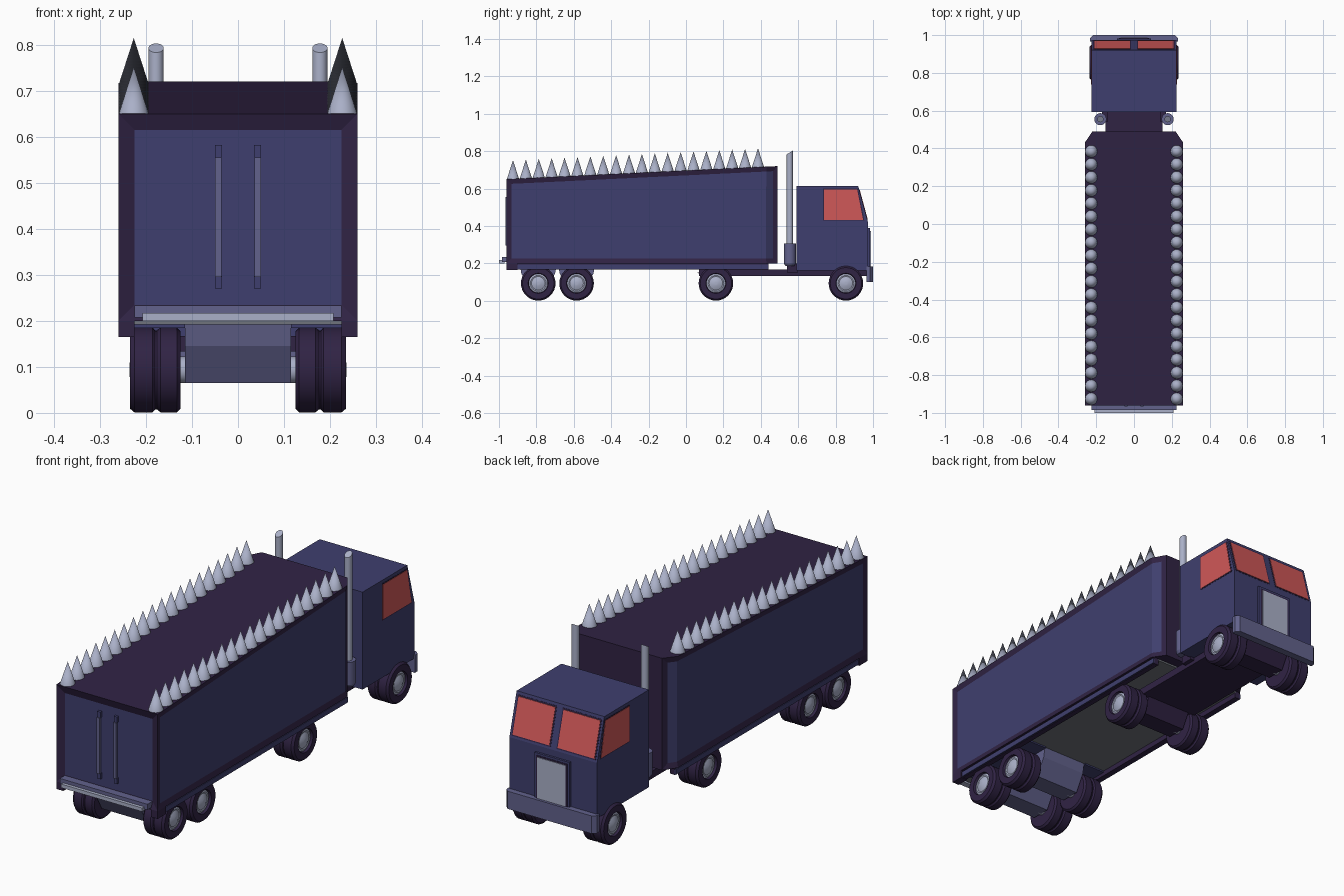
import bpy, bmesh, math
from mathutils import Vector

if "Cube" in bpy.data.objects:
    bpy.data.objects.remove(bpy.data.objects["Cube"])


def material(name, r, g, b):
    m = bpy.data.materials.new(name)
    lin = [((c / 255 + 0.055) / 1.055) ** 2.4 for c in (r, g, b)]
    m.diffuse_color = (*lin, 1)
    m.use_nodes = True
    m.node_tree.nodes["Principled BSDF"].inputs["Base Color"].default_value = m.diffuse_color
    return m


BLUE = material("navy blue", 63, 63, 110)
PURPLE = material("dark purple", 48, 35, 68)
RED = material("red glass", 208, 88, 88)
LIGHT = material("light steel", 170, 176, 200)
MID = material("blue grey", 98, 98, 140)
FLOOR = material("floor grey", 112, 116, 124)


def finish(name, bm, *mats, smooth=False):
    bmesh.ops.recalc_face_normals(bm, faces=bm.faces)
    me = bpy.data.meshes.new(name)
    bm.to_mesh(me)
    bm.free()
    for m in mats:
        me.materials.append(m)
    ob = bpy.data.objects.new(name, me)
    bpy.context.collection.objects.link(ob)
    if smooth:
        bpy.ops.object.select_all(action='DESELECT')
        ob.select_set(True)
        bpy.context.view_layer.objects.active = ob
        bpy.ops.object.shade_smooth_by_angle(angle=math.radians(35))
    return ob


def loft(bm, a, b):
    """Closed solid between two matching outlines."""
    va = [bm.verts.new(p) for p in a]
    vb = [bm.verts.new(p) for p in b]
    bm.faces.new(va)
    bm.faces.new(vb)
    n = len(a)
    return [bm.faces.new((va[i], va[(i + 1) % n], vb[(i + 1) % n], vb[i])) for i in range(n)]


def side_prism(name, pts, x0, x1, mat):
    bm = bmesh.new()
    loft(bm, [(x0, y, z) for y, z in pts], [(x1, y, z) for y, z in pts])
    return finish(name, bm, mat)


def box(name, x0, x1, y0, y1, z0, z1, mat):
    return side_prism(name, [(y0, z0), (y1, z0), (y1, z1), (y0, z1)], x0, x1, mat)


def lathe_x(name, prof, s, y, z, mat, n=32):
    """Revolve (x, radius) points around an axle; s flips the side."""
    bm = bmesh.new()
    rings = [[bm.verts.new((s * x, y + r * math.cos(2 * math.pi * i / n),
                            z + r * math.sin(2 * math.pi * i / n))) for i in range(n)]
             for x, r in prof]
    for a, b in zip(rings, rings[1:]):
        for i in range(n):
            j = (i + 1) % n
            bm.faces.new((a[i], a[j], b[j], b[i]))
    bm.faces.new(rings[0])
    bm.faces.new(rings[-1])
    return finish(name, bm, mat, smooth=True)


def cone_z(name, x, y, z, r0, r1, h, mat, n=24, tilt=0.0):
    """Upright cone or tube; tilt slants its top end."""
    bm = bmesh.new()
    bmesh.ops.create_cone(bm, cap_ends=True, segments=n, radius1=r0, radius2=r1, depth=h)
    for v in bm.verts:
        if v.co.z > 0:
            v.co.z += v.co.y * tilt
        v.co += Vector((x, y, z + h / 2))
    return finish(name, bm, mat, smooth=True)


def roof(y):
    return 0.65 + (y + 0.96) * 0.07 / 1.45


# Trailer body with sloping roof, chamfered nose and recessed panels
plan = [(-.26, -.96), (.26, -.96), (.26, .43), (.22, .49), (-.22, .49), (-.26, .43)]
bm = bmesh.new()
sides = loft(bm, [(x, y, .2) for x, y in plan], [(x, y, roof(y)) for x, y in plan])
bmesh.ops.recalc_face_normals(bm, faces=bm.faces)
for group, width, depth in (([sides[0]], .035, -.012),
                            ([sides[1], sides[2]], .026, -.006),
                            ([sides[4], sides[5]], .026, -.006)):
    bmesh.ops.inset_region(bm, faces=group, thickness=width, depth=depth,
                           use_boundary=True, use_even_offset=True)
    for f in group:
        f.material_index = 1
finish("trailer_body", bm, PURPLE, BLUE)

# Trailer underside, skirts, rear posts
box("trailer_floor", -.23, .23, -.95, .44, .192, .2, FLOOR)
for s in (-1, 1):
    box("skirt_rail", s * .225, s * .25, -.93, .44, .168, .2, PURPLE)
    box("skirt_plate", s * .25, s * .256, -.9, .44, .17, .194, BLUE)
    box("rear_post", s * .225, s * .26, -.96, -.9, .165, .2, PURPLE)
    box("mudguard", s * .115, s * .225, -.9, -.48, .185, .193, BLUE)
    # Door bars with end brackets
    box("door_bar", s * .0425 - .007, s * .0425 + .007, -.965, -.955, .295, .555, MID)
    for z in (.27, .555):
        box("door_bar_bracket", s * .0425 - .008, s * .0425 + .008, -.96, -.947, z, z + .027, BLUE)

# Rear step
box("rear_step", -.225, .225, -.985, -.945, .207, .233, MID)
box("rear_step_edge", -.208, .208, -1.0, -.97, .2, .217, LIGHT)

# Roof spikes
for s in (-1, 1):
    for i in range(20):
        y = -.925 + i * 1.31 / 19
        cone_z("roof_spike", s * .2265, y, roof(y) - .002, .033, 0, .102, LIGHT, 20)

# Wheels with twin tyres, hubs and axle housings
tyre = [(.125, .05), (.125, .084), (.133, .0925), (.168, .0925), (.176, .086), (.18, .086),
        (.186, .0925), (.225, .0925), (.235, .084), (.235, .054), (.222, .05)]
hub = [(.2, .051), (.224, .051), (.228, .042), (.226, .036), (.236, .014), (.236, .004)]
for y, mat in ((-.79, MID), (-.585, MID), (.16, PURPLE), (.855, PURPLE)):
    for s in (-1, 1):
        lathe_x("tyre", tyre, s, y, .0935, PURPLE)
        lathe_x("wheel_hub", hub, s, y, .0935, LIGHT)
        lathe_x("axle_end", [(.1, .029), (.14, .029)], s, y, .0935, LIGHT, 16)
    top = .2 if mat is MID else .15
    half = [(.1, top), (.09, .145), (.045, .065)]
    pts = [(y - d, z) for d, z in half] + [(y + d, z) for d, z in reversed(half)]
    side_prism("axle_housing", pts, -.115, .115, mat)

# Tractor chassis and coupling
box("chassis", -.15, .15, .07, .97, .133, .167, PURPLE)
box("coupling_plate", -.1, .1, .08, .4, .165, .195, PURPLE)

# Cab shell
side_prism("cab", [(.592, .163), (.973, .163), (.973, .42), (.92, .615), (.592, .615)],
           -.225, .225, BLUE)


def windscreen(name, x0, x1, z0, z1, thick, mat):
    yf = lambda z: .973 - (z - .42) * .053 / .195
    side_prism(name, [(yf(z0) - .002, z0), (yf(z0) + thick, z0),
                      (yf(z1) + thick, z1), (yf(z1) - .002, z1)], x0, x1, mat)


# Cab windows: red plates on dark surrounds
for s in (-1, 1):
    windscreen("windscreen_surround", s * .015, s * .216, .429, .602, .001, PURPLE)
    windscreen("windscreen", s * .021, s * .21, .435, .596, .003, RED)
    side_prism("side_window_surround", [(.733, .428), (.954, .428), (.92, .6), (.733, .6)],
               s * .22, s * .226, PURPLE)
    side_prism("side_window", [(.738, .433), (.947, .433), (.915, .595), (.738, .595)],
               s * .22, s * .2275, RED)

# Grille
box("grille_frame", -.09, .09, .97, .983, .17, .39, BLUE)
box("grille_lip", -.08, .08, .97, .985, .17, .38, PURPLE)
box("grille", -.072, .072, .97, .988, .17, .373, LIGHT)

# Front bumper with chamfered ends
bm = bmesh.new()
outline = [(-.232, .965), (.232, .965), (.232, .985), (.215, 1.0), (-.215, 1.0), (-.232, .985)]
loft(bm, [(x, y, .1) for x, y in outline], [(x, y, .182) for x, y in outline])
finish("front_bumper", bm, MID)

# Exhaust stacks
for s in (-1, 1):
    cone_z("exhaust_pipe", s * .178, .555, .29, .0165, .0165, .503, LIGHT, 20, .6)
    cone_z("exhaust_muffler", s * .178, .555, .2, .032, .032, .105, MID, 20)
    cone_z("exhaust_base", s * .178, .555, .187, .024, .032, .013, MID, 20)
    box("exhaust_bracket", s * .14, s * .17, .54, .6, .15, .2, PURPLE)
